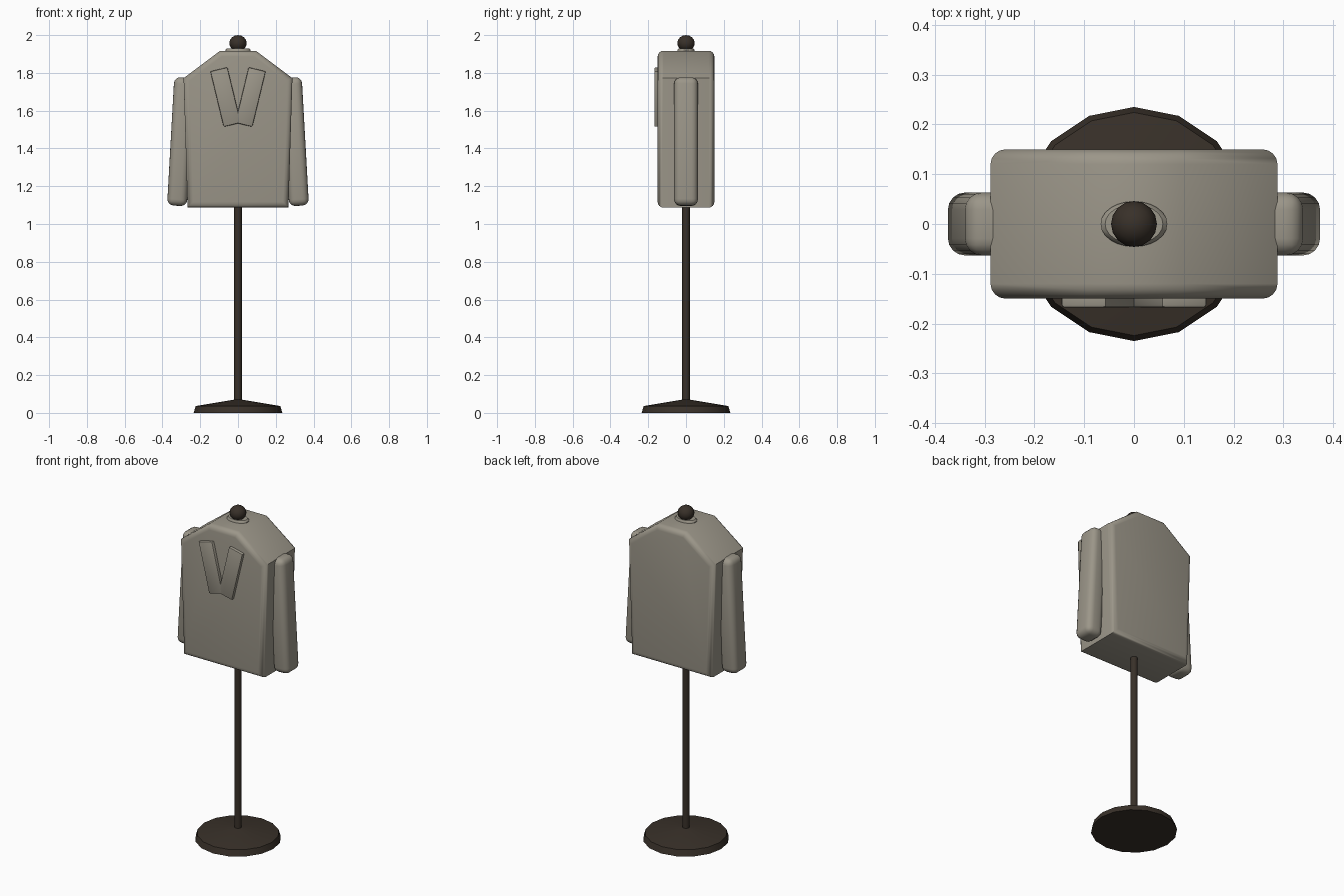
import bpy, bmesh, math
from mathutils import Matrix

if "Cube" in bpy.data.objects:
    bpy.data.objects.remove(bpy.data.objects["Cube"])


def material(name, rgb):
    m = bpy.data.materials.new(name)
    m.diffuse_color = (*rgb, 1)
    m.use_nodes = True
    m.node_tree.nodes["Principled BSDF"].inputs["Base Color"].default_value = m.diffuse_color
    return m


CLOTH = material("grey cloth", (0.33, 0.305, 0.25))
WOOD = material("dark wood", (0.040, 0.030, 0.022))


def finish(name, bm, mat, angle=40):
    bmesh.ops.recalc_face_normals(bm, faces=bm.faces)
    me = bpy.data.meshes.new(name)
    bm.to_mesh(me)
    bm.free()
    me.materials.append(mat)
    ob = bpy.data.objects.new(name, me)
    bpy.context.collection.objects.link(ob)
    bpy.ops.object.select_all(action='DESELECT')
    ob.select_set(True)
    bpy.context.view_layer.objects.active = ob
    bpy.ops.object.shade_smooth_by_angle(angle=math.radians(angle))
    return ob


def lathe(name, rings, sides, mat, sy=1.0, angle=40):
    """Stack of (radius, z) rings, capped at both ends."""
    bm = bmesh.new()
    loops = []
    for r, z in rings:
        loops.append([bm.verts.new((r * math.cos(math.tau * i / sides),
                                    sy * r * math.sin(math.tau * i / sides), z))
                      for i in range(sides)])
    for a, b in zip(loops, loops[1:]):
        for i in range(sides):
            j = (i + 1) % sides
            bm.faces.new((a[i], a[j], b[j], b[i]))
    bm.faces.new(loops[0])
    bm.faces.new(loops[-1])
    return finish(name, bm, mat, angle)


def rounded_box(name, size, loc, tilt, bevel, segments, mat):
    """Bevelled box tilted about the y axis."""
    bm = bmesh.new()
    bmesh.ops.create_cube(bm, size=1, matrix=Matrix.Diagonal((*size, 1)))
    bmesh.ops.bevel(bm, geom=bm.edges[:], offset=bevel, segments=segments,
                    profile=0.5, affect='EDGES')
    bm.transform(Matrix.Translation(loc) @ Matrix.Rotation(tilt, 4, 'Y'))
    return finish(name, bm, mat)


# Stand: foot, pole
lathe("foot", [(0.235, 0), (0.224, 0.036), (0.02, 0.07)], 16, WOOD, angle=30)
lathe("pole", [(0.02, 0.05), (0.02, 1.95)], 12, WOOD)

# Knob on top of the pole
bm = bmesh.new()
bmesh.ops.create_uvsphere(bm, u_segments=16, v_segments=8, radius=1)
bm.transform(Matrix.Translation((0, 0, 1.957)) @ Matrix.Diagonal((0.046, 0.046, 0.043, 1)))
finish("knob", bm, WOOD, 50)

# Collar disc
lathe("collar", [(0.067, 1.90), (0.067, 1.921), (0.058, 1.93)], 24, CLOTH, sy=0.68)

# Jacket body: extruded profile with rounded front and back rims
half = [(0.267, 1.087), (0.288, 1.772), (0.095, 1.917)]
outline = half + [(-x, z) for x, z in reversed(half)]
bm = bmesh.new()
front = [bm.verts.new((x, -0.15, z)) for x, z in outline]
back = [bm.verts.new((x, 0.15, z)) for x, z in outline]
n = len(outline)
caps = [bm.faces.new(front), bm.faces.new(back)]
for i in range(n):
    j = (i + 1) % n
    bm.faces.new((front[i], front[j], back[j], back[i]))
rims = [e for f in caps for e in f.edges]
bmesh.ops.bevel(bm, geom=rims, offset=0.03, segments=4, profile=0.5, affect='EDGES')
finish("jacket_body", bm, CLOTH, 50)

# Sleeves and lapels, mirrored
for side, s in (("left", -1), ("right", 1)):
    rounded_box(side + "_sleeve", (0.105, 0.126, 0.68), (s * 0.304, 0, 1.436),
                -s * math.radians(3.2), 0.034, 4, CLOTH)
    rounded_box(side + "_lapel", (0.093, 0.04, 0.302), (s * 0.066, -0.148, 1.672),
                s * math.radians(13.5), 0.006, 2, CLOTH)
